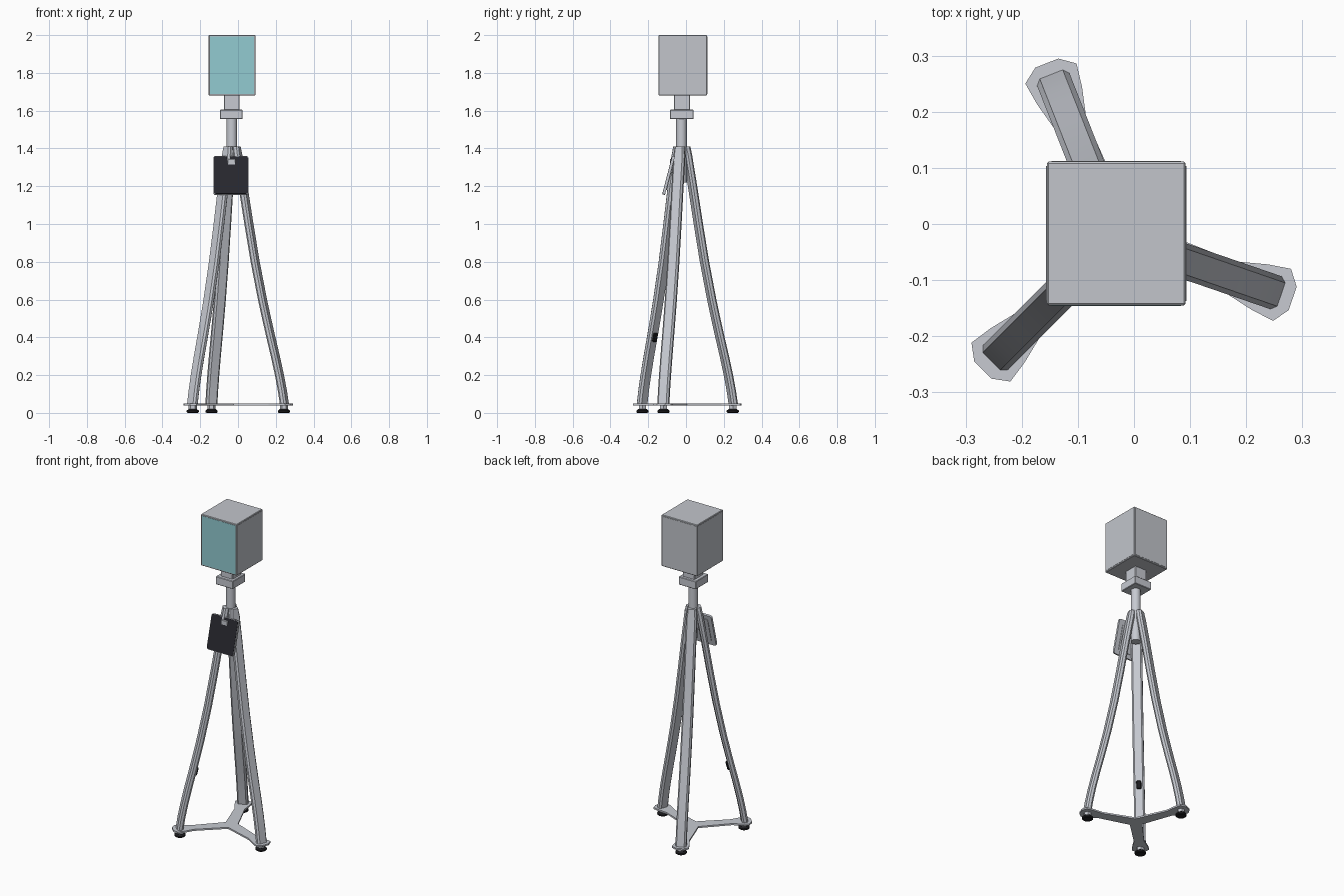
import bpy, bmesh, math
from mathutils import Matrix, Vector

if "Cube" in bpy.data.objects:
    bpy.data.objects.remove(bpy.data.objects["Cube"])


def material(name, rgb):
    m = bpy.data.materials.new(name)
    m.diffuse_color = (*rgb, 1)
    m.use_nodes = True
    m.node_tree.nodes["Principled BSDF"].inputs["Base Color"].default_value = m.diffuse_color
    return m


GREY = material("light metal", (0.57, 0.59, 0.64))
CASE = material("case grey", (0.54, 0.56, 0.60))
TEAL = material("teal glass", (0.29, 0.60, 0.64))
BLACK = material("screen black", (0.02, 0.02, 0.027))
RUBBER = material("rubber black", (0.012, 0.012, 0.014))

CX, CY = -0.033, -0.024                       # stand axis
ANGLES = [math.radians(a) for a in (-19, 111.5, 225)]


def finish(name, bm, mat, matrix=None, smooth=False):
    bmesh.ops.recalc_face_normals(bm, faces=bm.faces)
    me = bpy.data.meshes.new(name)
    bm.to_mesh(me)
    bm.free()
    me.materials.append(mat)
    ob = bpy.data.objects.new(name, me)
    bpy.context.collection.objects.link(ob)
    if matrix:
        ob.matrix_world = matrix
    if smooth:
        bpy.context.view_layer.objects.active = ob
        ob.select_set(True)
        bpy.ops.object.shade_smooth_by_angle(angle=math.radians(35))
        ob.select_set(False)
    return ob


def box(name, lo, hi, mat, bevel=0.0, matrix=None):
    bm = bmesh.new()
    lo, hi = Vector(lo), Vector(hi)
    bmesh.ops.create_cube(bm, size=1)
    for v in bm.verts:
        v.co = Vector((lo[i] + (v.co[i] + 0.5) * (hi[i] - lo[i]) for i in range(3)))
    if bevel:
        bmesh.ops.bevel(bm, geom=bm.edges[:], offset=bevel, segments=1, affect='EDGES')
    return finish(name, bm, mat, matrix)


def lathe(name, x, y, rings, mat, sides=24):
    bm = bmesh.new()
    loops = [[bm.verts.new((x + r * math.cos(2 * math.pi * i / sides),
                            y + r * math.sin(2 * math.pi * i / sides), z))
              for i in range(sides)] for r, z in rings]
    bridge(bm, loops)
    return finish(name, bm, mat, smooth=True)


def bridge(bm, loops):
    n = len(loops[0])
    for a, b in zip(loops, loops[1:]):
        for i in range(n):
            bm.faces.new((a[i], a[(i + 1) % n], b[(i + 1) % n], b[i]))
    bm.faces.new(loops[0])
    bm.faces.new(loops[-1])


def prism(name, pts, z0, z1, mat, matrix=None):
    bm = bmesh.new()
    bridge(bm, [[bm.verts.new((x, y, z)) for x, y in pts] for z in (z0, z1)])
    return finish(name, bm, mat, matrix)


def polar(a, r, t=0.0):
    return (CX + r * math.cos(a) - t * math.sin(a), CY + r * math.sin(a) + t * math.cos(a))


# curved legs: outer radius against height, chamfered bar section
LEG = [(0.045, 0.313), (0.12, 0.301), (0.2, 0.285), (0.3, 0.262), (0.4, 0.237),
       (0.5, 0.213), (0.6, 0.190), (0.8, 0.149), (1.0, 0.114), (1.2, 0.081),
       (1.36, 0.053), (1.41, 0.044)]
for k, a in enumerate(ANGLES):
    bm = bmesh.new()
    loops = []
    for z, r in LEG:
        h, d = 0.031, 0.036
        sec = [(r, -0.022), (r, 0.022), (r - 0.01, h), (r - d + 0.01, h),
               (r - d, 0.022), (r - d, -0.022), (r - d + 0.01, -h), (r - 0.01, -h)]
        if z > 1.39:
            sec = [(p, t * 0.8) for p, t in sec]
        loops.append([bm.verts.new((*polar(a, p, t), z)) for p, t in sec])
    bridge(bm, loops)
    finish(f"leg_{k + 1}", bm, GREY, smooth=True)

    # levelling feet
    x, y = polar(a, 0.292)
    lathe(f"foot_{k + 1}", x, y, [(0.027, 0), (0.032, 0.004), (0.032, 0.012), (0.022, 0.02)], RUBBER)
    lathe(f"foot_stem_{k + 1}", x, y, [(0.022, 0.018), (0.022, 0.041)], GREY, 6)

# three-armed base plate with flared ends
outline = []
half = [(0.215, 0.029), (0.272, 0.043), (0.314, 0.049), (0.334, 0.022)]
for k, a in enumerate(ANGLES):
    outline += [polar(a, r, -t) for r, t in half]
    outline += [polar(a, r, t) for r, t in reversed(half)]
    nxt = ANGLES[(k + 1) % 3] + (2 * math.pi if k == 2 else 0)
    outline.append(polar((a + nxt) / 2, 0.042))
prism("base_plate", outline, 0.039, 0.049, GREY)

# centre tube, collar and neck
lathe("centre_tube", CX, CY, [(0.028, 1.22), (0.028, 1.57)], GREY)
box("collar", (-0.095, -0.085, 1.555), (0.024, 0.040, 1.605), GREY, 0.003)
box("neck", (-0.074, -0.064, 1.60), (0.008, 0.022, 1.685), GREY, 0.003)

# head case with glass front and thin side panels
X0, X1, Y0, Y1, Z0, Z1 = -0.155, 0.092, -0.145, 0.111, 1.68, 2.0
m, e = 0.008, 0.0015
box("head_case", (X0, Y0, Z0), (X1, Y1, Z1), CASE, 0.003)
box("front_glass", (X0 + m, Y0 - e, Z0 + m), (X1 - m, Y0 + e, Z1 - m), TEAL)
box("back_panel", (X0 + m, Y1 - e, Z0 + m), (X1 - m, Y1 + e, Z1 - m), CASE)
for nm, x in (("left_panel", X0), ("right_panel", X1)):
    box(nm, (x - e, Y0 + m, Z0 + m), (x + e, Y1 - m, Z1 - m), CASE)

# tilted tablet: rounded outline, local z is the screen normal
tilt = Matrix.Translation((-0.038, -0.092, 1.257)) @ Matrix.Rotation(math.radians(75.5), 4, 'X')


def rounded(w, h, r):
    pts = []
    for i, (sx, sy) in enumerate(((1, 1), (-1, 1), (-1, -1), (1, -1))):
        for j in range(4):
            b = math.pi / 2 * (i + j / 3)
            pts.append((sx * (w - r) + r * math.cos(b), sy * (h - r) + r * math.sin(b)))
    return pts


prism("tablet_body", rounded(0.093, 0.105, 0.012), -0.007, 0.006, GREY, tilt)
prism("tablet_screen", rounded(0.090, 0.102, 0.010), 0.005, 0.008, BLACK, tilt)
prism("tablet_back_plate", rounded(0.066, 0.078, 0.010), -0.010, -0.006, GREY, tilt)
box("tablet_bracket", (-0.056, -0.085, 1.27), (-0.014, -0.03, 1.345), GREY, 0.003)

# cable port on the inner face of the front-left leg
slope = math.atan2(0.245, 1.0)
a = ANGLES[2]
x, y = polar(a, 0.199)
port = (Matrix.Translation((x, y, 0.40)) @ Matrix.Rotation(a, 4, 'Z')
        @ Matrix.Rotation(-slope, 4, 'Y'))
box("cable_port", (-0.008, -0.014, -0.024), (0.008, 0.014, 0.024), RUBBER, 0.004, port)
